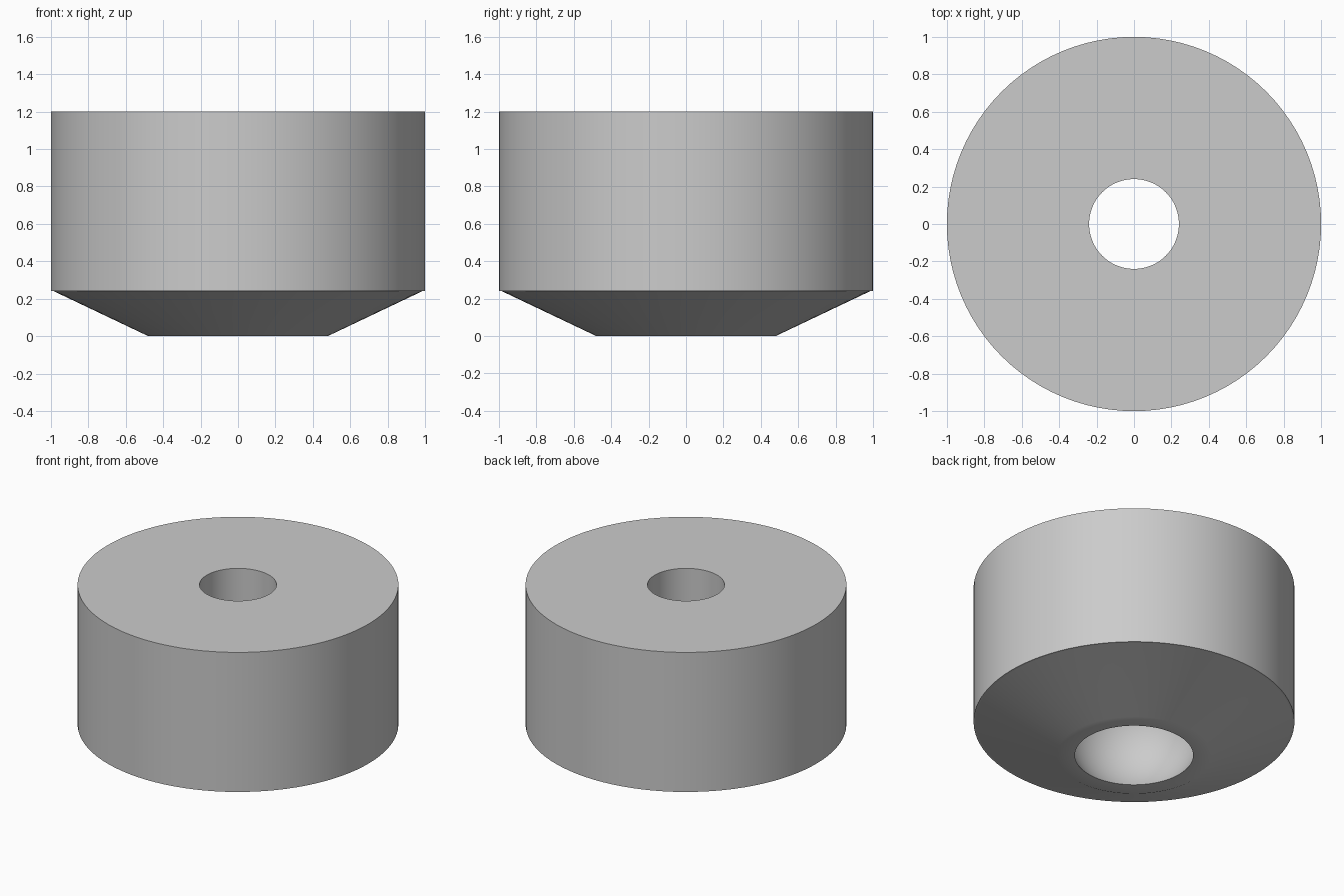
import bpy, bmesh, math

cube = bpy.data.objects.get("Cube")
if cube:
    bpy.data.objects.remove(cube, do_unlink=True)

SEGMENTS = 96
BORE = 0.24        # radius of the upper through hole
BALL = 0.44        # radius of the round socket
BALL_Z = 0.24      # height of the socket centre

# Outer profile: top face, straight wall, small lip, cone, flat foot
profile = [(BORE, 1.2), (1.0, 1.2), (1.0, 0.24), (0.985, 0.24), (0.48, 0.0)]

# Socket profile: arc from the bottom opening up to the bore
start = math.asin(-BALL_Z / BALL)
end = math.acos(BORE / BALL)
STEPS = 20
for i in range(STEPS + 1):
    a = start + (end - start) * i / STEPS
    profile.append((BALL * math.cos(a), BALL_Z + BALL * math.sin(a)))

# Turn the closed profile around the z axis
bm = bmesh.new()
rings = []
for i in range(SEGMENTS):
    t = math.tau * i / SEGMENTS
    rings.append([bm.verts.new((r * math.cos(t), r * math.sin(t), z))
                  for r, z in profile])
count = len(profile)
for i in range(SEGMENTS):
    a, b = rings[i], rings[(i + 1) % SEGMENTS]
    for j in range(count):
        k = (j + 1) % count
        bm.faces.new((a[j], b[j], b[k], a[k]))
bmesh.ops.recalc_face_normals(bm, faces=bm.faces)

mesh = bpy.data.meshes.new("socket_foot")
bm.to_mesh(mesh)
bm.free()
foot = bpy.data.objects.new("socket_foot", mesh)
bpy.context.collection.objects.link(foot)

# Single grey material
grey = bpy.data.materials.new("light_grey")
grey.use_nodes = True
colour = (0.6, 0.6, 0.6, 1.0)
grey.diffuse_color = colour
grey.node_tree.nodes["Principled BSDF"].inputs["Base Color"].default_value = colour
mesh.materials.append(grey)

# Smooth round walls, sharp rims
bpy.ops.object.select_all(action='DESELECT')
foot.select_set(True)
bpy.context.view_layer.objects.active = foot
bpy.ops.object.shade_smooth_by_angle(angle=math.radians(30))
